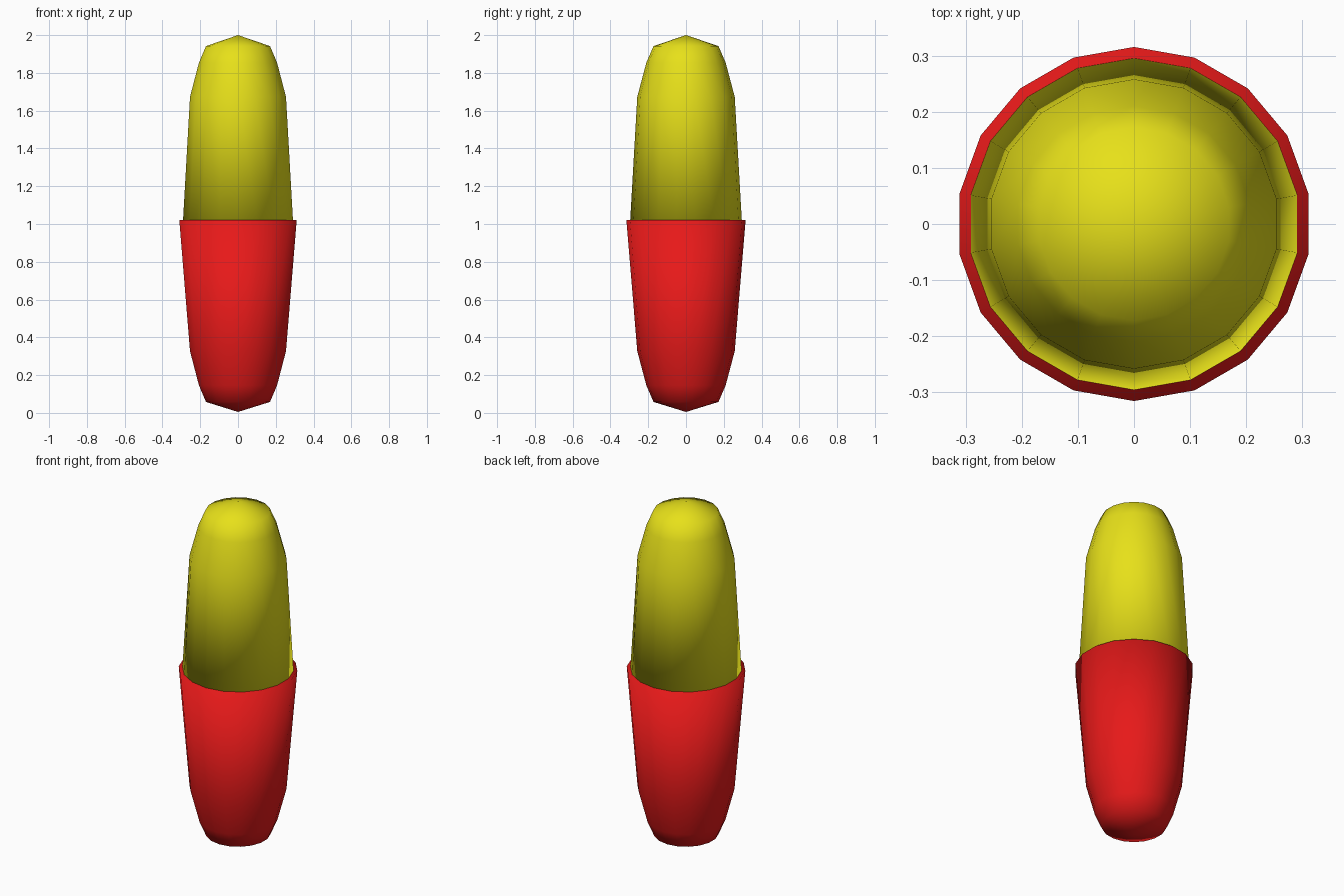
import bpy, bmesh, math

if "Cube" in bpy.data.objects:
    bpy.data.objects.remove(bpy.data.objects["Cube"])

SIDES = 18


def material(name, color):
    m = bpy.data.materials.new(name)
    m.diffuse_color = color
    m.use_nodes = True
    m.node_tree.nodes["Principled BSDF"].inputs["Base Color"].default_value = m.diffuse_color
    return m


def shell(name, profile, tip_z, mat):
    """Closed lathe: rings of (radius, z) from the tip to the capped mouth."""
    bm = bmesh.new()
    tip = bm.verts.new((0, 0, tip_z))
    rings = []
    for r, z in profile:
        ring = []
        for i in range(SIDES):
            a = math.pi / 2 + 2 * math.pi * i / SIDES
            ring.append(bm.verts.new((r * math.cos(a), r * math.sin(a), z)))
        rings.append(ring)
    for i in range(SIDES):
        j = (i + 1) % SIDES
        bm.faces.new((tip, rings[0][i], rings[0][j]))
        for a, b in zip(rings, rings[1:]):
            bm.faces.new((a[i], b[i], b[j], a[j]))
    bm.faces.new(rings[-1])
    bmesh.ops.recalc_face_normals(bm, faces=bm.faces)
    for f in bm.faces:
        f.smooth = True
    me = bpy.data.meshes.new(name)
    bm.to_mesh(me)
    bm.free()
    me.materials.append(mat)
    ob = bpy.data.objects.new(name, me)
    bpy.context.collection.objects.link(ob)
    return ob


# Rounded end shared by both halves: (radius, distance from tip)
end = [(0.172, 0.058), (0.21, 0.146), (0.258, 0.327)]

# Lower half, slightly wider at the mouth
shell("lower_capsule_half", end + [(0.3155, 1.02)], 0.005,
      material("red", (0.8, 0.01, 0.01, 1)))

# Upper half, mirrored and seated in the lower one
shell("upper_capsule_half", [(r, 2 - d) for r, d in end] + [(0.296, 1.01)], 2.0,
      material("yellow", (0.8, 0.75, 0.01, 1)))
